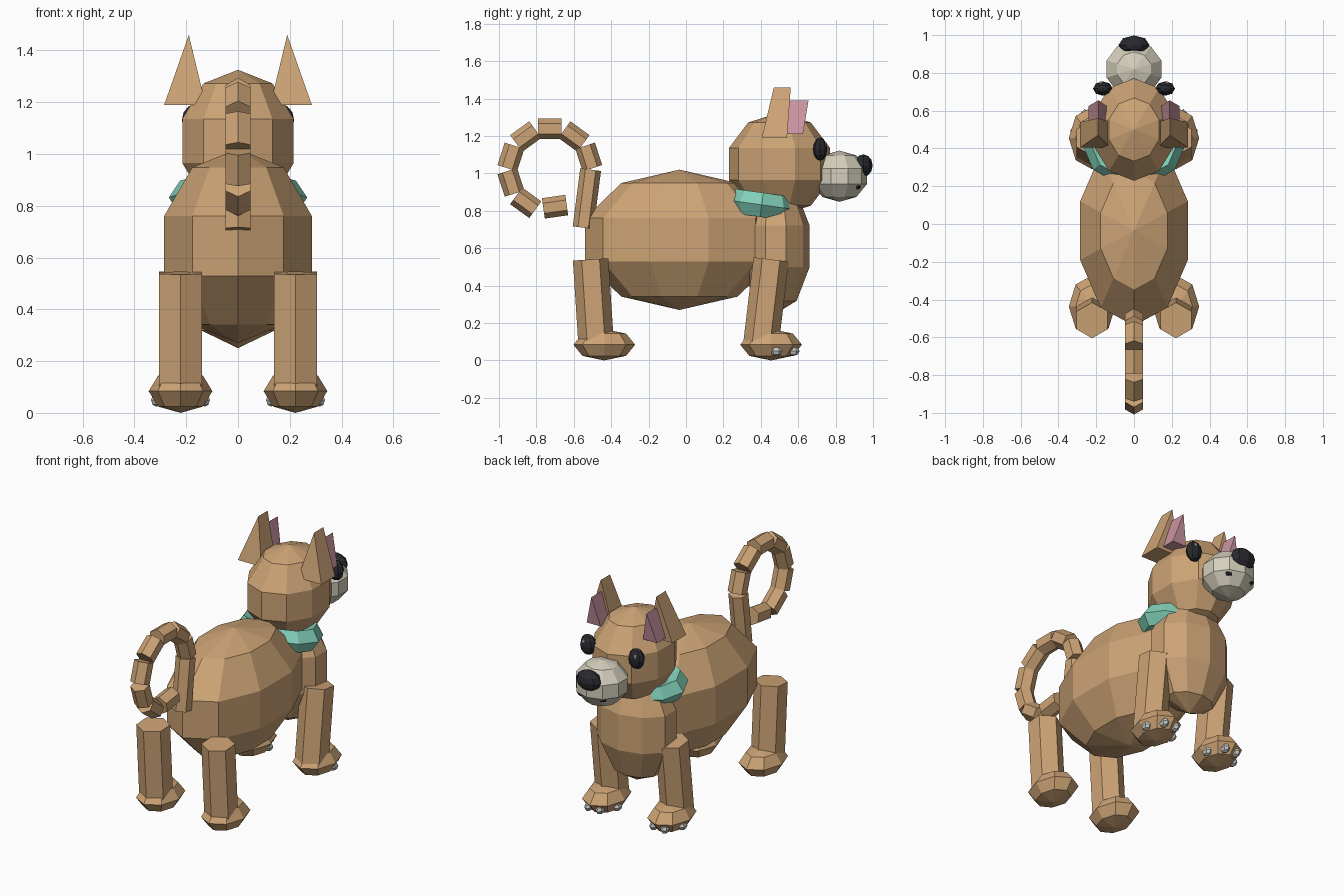
import bpy, bmesh
from math import sin, cos, pi, radians
from mathutils import Vector

cube = bpy.data.objects.get("Cube")
if cube:
    bpy.data.objects.remove(cube, do_unlink=True)


def material(name, rgb):
    m = bpy.data.materials.new(name)
    m.use_nodes = True
    color = (*rgb, 1)
    m.diffuse_color = color
    m.node_tree.nodes["Principled BSDF"].inputs["Base Color"].default_value = color
    return m


TAN = material("tan fur", (0.61, 0.37, 0.18))
CREAM = material("pale muzzle", (0.66, 0.62, 0.50))
BLACK = material("black", (0.022, 0.023, 0.028))
PINK = material("ear pink", (0.60, 0.30, 0.36))
TEAL = material("collar teal", (0.22, 0.63, 0.48))
CLAW = material("claw grey", (0.58, 0.58, 0.54))


def make(name, verts, faces, mat):
    mesh = bpy.data.meshes.new(name)
    mesh.from_pydata(verts, [], faces)
    bm = bmesh.new()
    bm.from_mesh(mesh)
    bmesh.ops.recalc_face_normals(bm, faces=bm.faces)
    bm.to_mesh(mesh)
    bm.free()
    mesh.materials.append(mat)
    ob = bpy.data.objects.new(name, mesh)
    bpy.context.collection.objects.link(ob)
    return ob


def ball(name, center, radii, mat, segs=10, rings=5):
    """Faceted ellipsoid with a column of vertices facing +y."""
    c = Vector(center)
    rx, ry, rz = radii
    verts = [c + Vector((0, 0, rz)), c - Vector((0, 0, rz))]
    for r in range(1, rings):
        lat = pi * r / rings
        for s in range(segs):
            a = 2 * pi * s / segs
            verts.append(c + Vector((rx * sin(a) * sin(lat), ry * cos(a) * sin(lat), rz * cos(lat))))
    at = lambda r, s: 2 + r * segs + s % segs
    faces = []
    for s in range(segs):
        faces.append((0, at(0, s), at(0, s + 1)))
        faces.append((1, at(rings - 2, s + 1), at(rings - 2, s)))
        for r in range(rings - 2):
            faces.append((at(r, s), at(r + 1, s), at(r + 1, s + 1), at(r, s + 1)))
    return make(name, verts, faces, mat)


def hex_rod(name, start, end, radius, mat):
    """Six sided rod lying in a plane of constant x."""
    p, q = Vector(start), Vector(end)
    side = Vector((1, 0, 0))
    normal = (q - p).normalized().cross(side)
    ring = [(side * sin(k * pi / 3) + normal * cos(k * pi / 3)) * radius for k in range(6)]
    faces = [tuple(range(6)), tuple(range(6, 12))]
    faces += [(k, (k + 1) % 6, (k + 1) % 6 + 6, k + 6) for k in range(6)]
    return make(name, [p + v for v in ring] + [q + v for v in ring], faces, mat)


def wedge(name, xs, base_y, tip_y, base_z, tip_z, mat):
    """Triangular ear slab, leaning forward towards the tip."""
    verts = []
    for k in range(2):
        verts += [(xs[0], base_y[k], base_z), (xs[1], base_y[k], base_z), (xs[2], tip_y[k], tip_z)]
    faces = [(0, 1, 2), (3, 4, 5), (0, 1, 4, 3), (1, 2, 5, 4), (2, 0, 3, 5)]
    return make(name, verts, faces, mat)


# Torso and head
ball("body", (0, -0.035, 0.645), (0.315, 0.53, 0.375), TAN)
ball("chest", (0, 0.48, 0.61), (0.255, 0.19, 0.36), TAN)
ball("head", (0, 0.5, 1.05), (0.238, 0.285, 0.275), TAN)
ball("muzzle", (0, 0.82, 0.985), (0.16, 0.155, 0.137), CREAM)
ball("nose", (0, 0.948, 1.042), (0.082, 0.05, 0.06), BLACK, 8, 6)

# Collar
bpy.ops.mesh.primitive_torus_add(major_segments=10, minor_segments=5,
                                 major_radius=0.205, minor_radius=0.062,
                                 location=(0, 0.405, 0.832), rotation=(radians(-8), 0, 0))
collar = bpy.context.object
collar.name = "collar"
collar.scale = (1, 0.76, 1.1)
collar.data.materials.append(TEAL)

# Paired parts
for side, s in (("left", 1), ("right", -1)):
    wedge(side + "_ear", (s * 0.125, s * 0.285, s * 0.19), (0.405, 0.54), (0.47, 0.56), 1.19, 1.46, TAN)
    wedge(side + "_inner_ear", (s * 0.145, s * 0.24, s * 0.188), (0.53, 0.625), (0.555, 0.655), 1.21, 1.39, PINK)
    ball(side + "_eye", (s * 0.165, 0.717, 1.13), (0.052, 0.038, 0.062), BLACK, 8, 6)
    ball(side + "_eye_glint", (s * 0.175, 0.745, 1.155), (0.012, 0.01, 0.012), CLAW, 6, 4)
    ball(side + "_mouth_spot", (s * 0.07, 0.915, 0.932), (0.03, 0.022, 0.018), BLACK, 8, 4)

    hex_rod(side + "_back_leg", (s * 0.222, -0.51, 0.54), (s * 0.222, -0.48, 0.08), 0.095, TAN)
    hex_rod(side + "_front_leg", (s * 0.222, 0.455, 0.54), (s * 0.222, 0.40, 0.08), 0.095, TAN)
    for end, y in (("back", -0.437), ("front", 0.455)):
        ball(f"{side}_{end}_paw", (s * 0.222, y, 0.084), (0.123, 0.165, 0.084), TAN, 8, 4)

    # Claws around the tip of the front paw
    for k, deg in enumerate((-78, -24, 24, 78)):
        a = radians(deg)
        ball(f"{side}_claw_{k + 1}", (s * 0.222 + 0.095 * sin(a), 0.455 + 0.13 * cos(a), 0.05),
             (0.024, 0.034, 0.026), CLAW, 6, 4)

# Tail: an upright root, then rods set around a curl
hex_rod("tail_root", (0, -0.55, 0.71), (0, -0.51, 1.02), 0.056, TAN)
middle = Vector((0, -0.728, 1.02))
for k, deg in enumerate((18, 54, 90, 126, 162, 198, 234, 278)):
    a = radians(deg)
    spot = middle + Vector((0, cos(a), sin(a))) * (0.2 if deg > 270 else 0.219)
    along = Vector((0, -sin(a), cos(a))) * 0.063
    hex_rod(f"tail_link_{k + 1}", spot - along, spot + along, 0.055, TAN)
